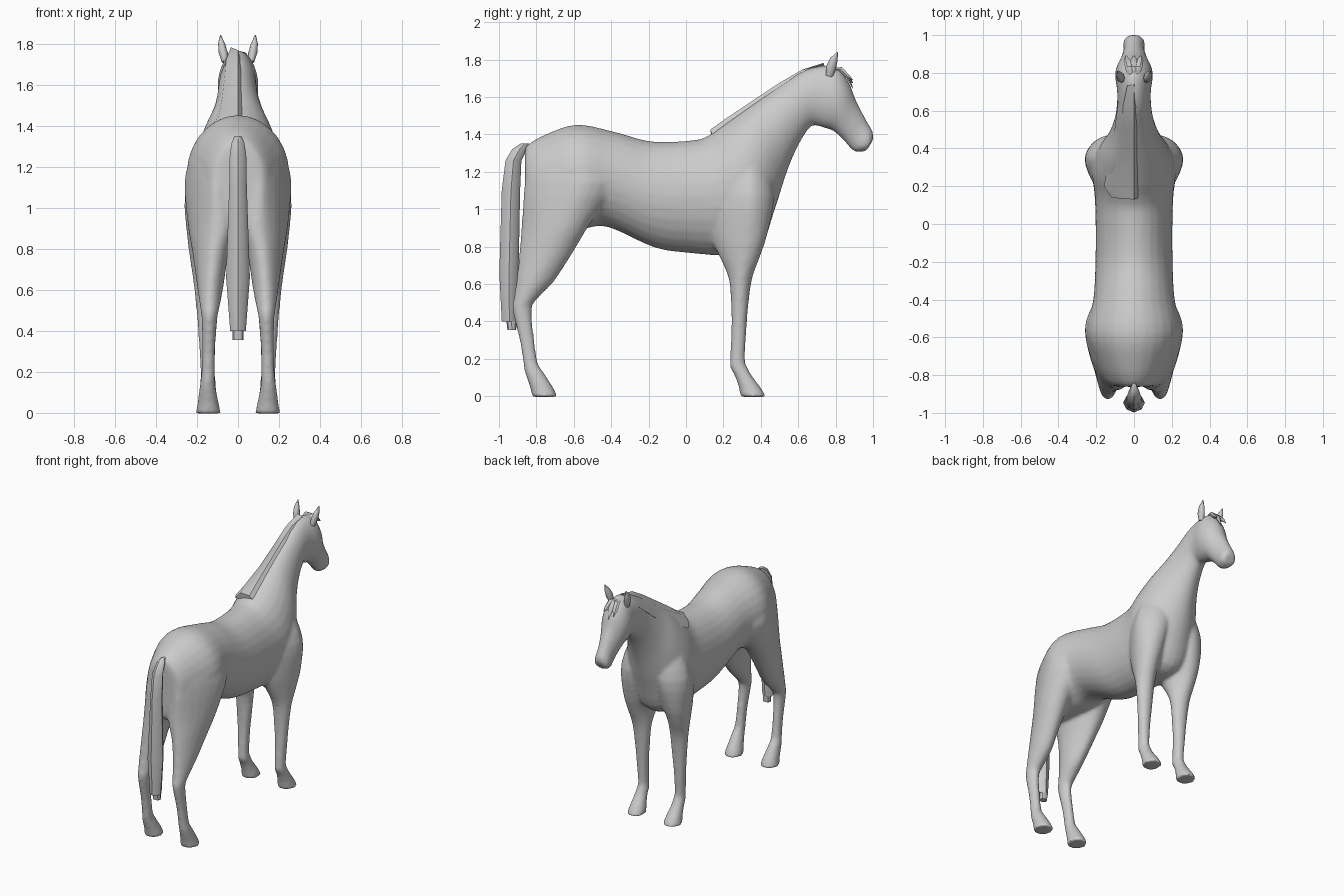
import bpy, bmesh, math
from mathutils import Vector as V


def loft(bm, sections, n=16, power=1.0, steps=1):
    """Closed tube through (centre, half-axis u, half-axis v, power), splined when steps > 1."""
    secs = [(*s, power) if len(s) == 3 else s for s in sections]
    path = []
    for k in range(len(secs) - 1):
        p0, p1, p2, p3 = (secs[max(0, min(len(secs) - 1, k + d))] for d in (-1, 0, 1, 2))
        for s in range(steps):
            t = s / steps
            path.append([b + ((c - a) * t + (a * 2 - b * 5 + c * 4 - d) * t ** 2
                              + (b * 3 - a - c * 3 + d) * t ** 3) * 0.5
                         for a, b, c, d in zip(p0, p1, p2, p3)])
    path.append(secs[-1])
    rings = []
    for c, u, v, p in path:
        ring = []
        for i in range(n):
            a = 2 * math.pi * (i + 0.01) / n
            ca, sa = math.cos(a), math.sin(a)
            ca = math.copysign(abs(ca) ** p, ca)
            sa = math.copysign(abs(sa) ** p, sa)
            ring.append(bm.verts.new(c + u * ca + v * sa))
        rings.append(ring)
    skin(bm, rings)


def skin(bm, rings):
    n = len(rings[0])
    for a, b in zip(rings, rings[1:]):
        for i in range(n):
            j = (i + 1) % n
            bm.faces.new((a[i], a[j], b[j], b[i]))
    bm.faces.new(rings[0])
    bm.faces.new(rings[-1])


def upright(rows):
    """Sections along the trunk: top y,z, bottom y,z, half width."""
    for ty, tz, by, bz, w in rows:
        yield V((0, (ty + by) / 2, (tz + bz) / 2)), V((w, 0, 0)), V((0, (ty - by) / 2, (tz - bz) / 2))


def level(rows, side=1, skew=0):
    """Horizontal sections: z, back y, front y, inner x, outer x.
    High on the leg they are pointier, with the outer point moved forward by skew."""
    for z, yb, yf, xi, xo in rows:
        fwd = skew * max(0, min(1, (z - 0.6) / 0.3))
        yield (V((side * (xi + xo) / 2, (yb + yf) / 2, z)), V((side * (xo - xi) / 2, fwd, 0)),
               V((0, (yf - yb) / 2, 0)), 1.3 if z > 0.95 else 1.12 if z > 0.45 else 0.95)


def finish(bm, name, angle=60):
    bmesh.ops.recalc_face_normals(bm, faces=bm.faces)
    me = bpy.data.meshes.new(name)
    bm.to_mesh(me)
    bm.free()
    ob = bpy.data.objects.new(name, me)
    bpy.context.collection.objects.link(ob)
    bpy.ops.object.select_all(action='DESELECT')
    ob.select_set(True)
    bpy.context.view_layer.objects.active = ob
    bpy.ops.object.shade_smooth_by_angle(angle=math.radians(angle))
    return ob


# Trunk, neck and head from rump to muzzle
trunk = [
    (-0.862, 1.31, -0.86, 1.0, 0.08), (-0.845, 1.345, -0.84, 0.9, 0.14),
    (-0.75, 1.40, -0.70, 0.87, 0.20), (-0.58, 1.452, -0.56, 0.89, 0.25),
    (-0.37, 1.41, -0.42, 0.905, 0.215), (-0.18, 1.362, -0.17, 0.795, 0.204),
    (0.05, 1.37, 0.02, 0.765, 0.204), (0.13, 1.40, 0.20, 0.755, 0.21),
    (0.20, 1.45, 0.39, 0.79, 0.225), (0.30, 1.52, 0.475, 1.0, 0.19),
    (0.40, 1.59, 0.54, 1.20, 0.135), (0.52, 1.67, 0.60, 1.34, 0.102),
    (0.62, 1.735, 0.665, 1.44, 0.09), (0.72, 1.765, 0.70, 1.445, 0.09),
    (0.81, 1.755, 0.75, 1.43, 0.10), (0.87, 1.68, 0.785, 1.42, 0.093),
    (0.91, 1.58, 0.84, 1.37, 0.07), (0.965, 1.475, 0.88, 1.325, 0.055),
    (1.0, 1.41, 0.91, 1.305, 0.058), (1.0, 1.37, 0.965, 1.31, 0.047)]
hind_leg = [
    (1.36, -0.75, -0.55, 0.02, 0.13), (1.27, -0.83, -0.46, -0.02, 0.212),
    (1.14, -0.862, -0.36, -0.03, 0.26),
    (0.92, -0.872, -0.52, 0.0, 0.245), (0.78, -0.887, -0.60, 0.045, 0.222),
    (0.62, -0.907, -0.70, 0.07, 0.2), (0.52, -0.922, -0.795, 0.088, 0.186),
    (0.46, -0.929, -0.825, 0.10, 0.178), (0.30, -0.89, -0.811, 0.112, 0.175),
    (0.18, -0.87, -0.793, 0.112, 0.18), (0.13, -0.862, -0.763, 0.11, 0.187),
    (0.04, -0.832, -0.706, 0.092, 0.198), (-0.004, -0.824, -0.688, 0.083, 0.207)]
front_leg = [
    (1.38, 0.22, 0.36, 0.02, 0.11), (1.26, 0.14, 0.42, -0.04, 0.19),
    (1.07, 0.10, 0.47, -0.05, 0.26),
    (0.87, 0.13, 0.43, 0.0, 0.249), (0.75, 0.18, 0.395, 0.055, 0.234),
    (0.62, 0.23, 0.352, 0.083, 0.216), (0.45, 0.242, 0.33, 0.10, 0.198),
    (0.36, 0.242, 0.324, 0.108, 0.192), (0.20, 0.236, 0.315, 0.113, 0.182),
    (0.155, 0.235, 0.328, 0.108, 0.184), (0.11, 0.26, 0.352, 0.106, 0.189),
    (0.04, 0.284, 0.404, 0.092, 0.198), (-0.004, 0.29, 0.428, 0.083, 0.207)]

# Body skin: trunk and four legs fused into one surface
bm = bmesh.new()
loft(bm, upright(trunk), 28, 1.03, 4)
for side in (-1, 1):
    loft(bm, level(hind_leg, side, 0.06), 24, 1, 3)
    loft(bm, level(front_leg, side, 0.06), 24, 1, 3)
body = finish(bm, "horse_body")
rm = body.modifiers.new("Fuse", 'REMESH')
rm.mode = 'VOXEL'
rm.voxel_size = 0.012
rm.use_smooth_shade = True
sm = body.modifiers.new("Blend", 'SMOOTH')
sm.factor = 0.5
sm.iterations = 8

# Tail
tail = [
    (1.35, -0.885, -0.84, -0.015, 0.015), (1.32, -0.93, -0.85, -0.03, 0.03),
    (1.26, -0.965, -0.88, -0.04, 0.04), (1.10, -0.985, -0.887, -0.043, 0.043),
    (0.66, -0.998, -0.895, -0.058, 0.058), (0.40, -0.985, -0.905, -0.038, 0.038),
    (0.40, -0.96, -0.905, -0.028, 0.028), (0.355, -0.955, -0.908, -0.027, 0.027)]
bm = bmesh.new()
loft(bm, level(tail), 8)
finish(bm, "tail", 45)

# Ears, tapering upright
for side in (-1, 1):
    bm = bmesh.new()
    rows = [(0.064, 0.765, 1.71, 0.018), (0.072, 0.775, 1.755, 0.026),
            (0.080, 0.79, 1.80, 0.02), (0.085, 0.81, 1.84, 0.003)]
    loft(bm, [(V((side * x, y, z)), V((r * 0.85, 0, 0)), V((0, r, -r * 0.3))) for x, y, z, r in rows], 8)
    finish(bm, "ear")

# Mane: a thin sheet lying on the crest and falling to one side
bm = bmesh.new()
crest = [  # crest y,z and lower edge x,y,z
    (0.13, 1.425, -0.12, 0.14, 1.375), (0.20, 1.475, -0.16, 0.20, 1.36),
    (0.35, 1.575, -0.125, 0.37, 1.44), (0.50, 1.675, -0.10, 0.52, 1.55),
    (0.62, 1.745, -0.085, 0.64, 1.65), (0.74, 1.768, -0.04, 0.73, 1.745)]
rings = []
for y, z, ex, ey, ez in crest:
    top, edge = V((0, y, z)), V((ex, ey, ez))
    mid = (top + edge) / 2 + V((-0.015, 0, 0.025))
    pts = [V((0.025, y + 0.01, z - 0.03)), top, mid, edge,
           edge + V((0.03, 0, 0)), mid + V((0.025, 0, -0.03))]
    rings.append([bm.verts.new(p) for p in pts])
skin(bm, rings)
finish(bm, "mane", 40)

# Forelock strands over the brow
bm = bmesh.new()
for x, drop in ((-0.035, 0.03), (0.0, 0.0), (0.03, 0.045)):
    rows = [(x * 0.3, 0.77, 1.745, 0.018), (x * 0.7, 0.825, 1.75, 0.022),
            (x, 0.865, 1.71, 0.02), (x * 1.2, 0.892, 1.645 + drop, 0.003)]
    loft(bm, [(V((a, y, z)), V((r, 0, 0)), V((0, r * 0.4, r * 0.5))) for a, y, z, r in rows], 6)
finish(bm, "forelock", 45)
